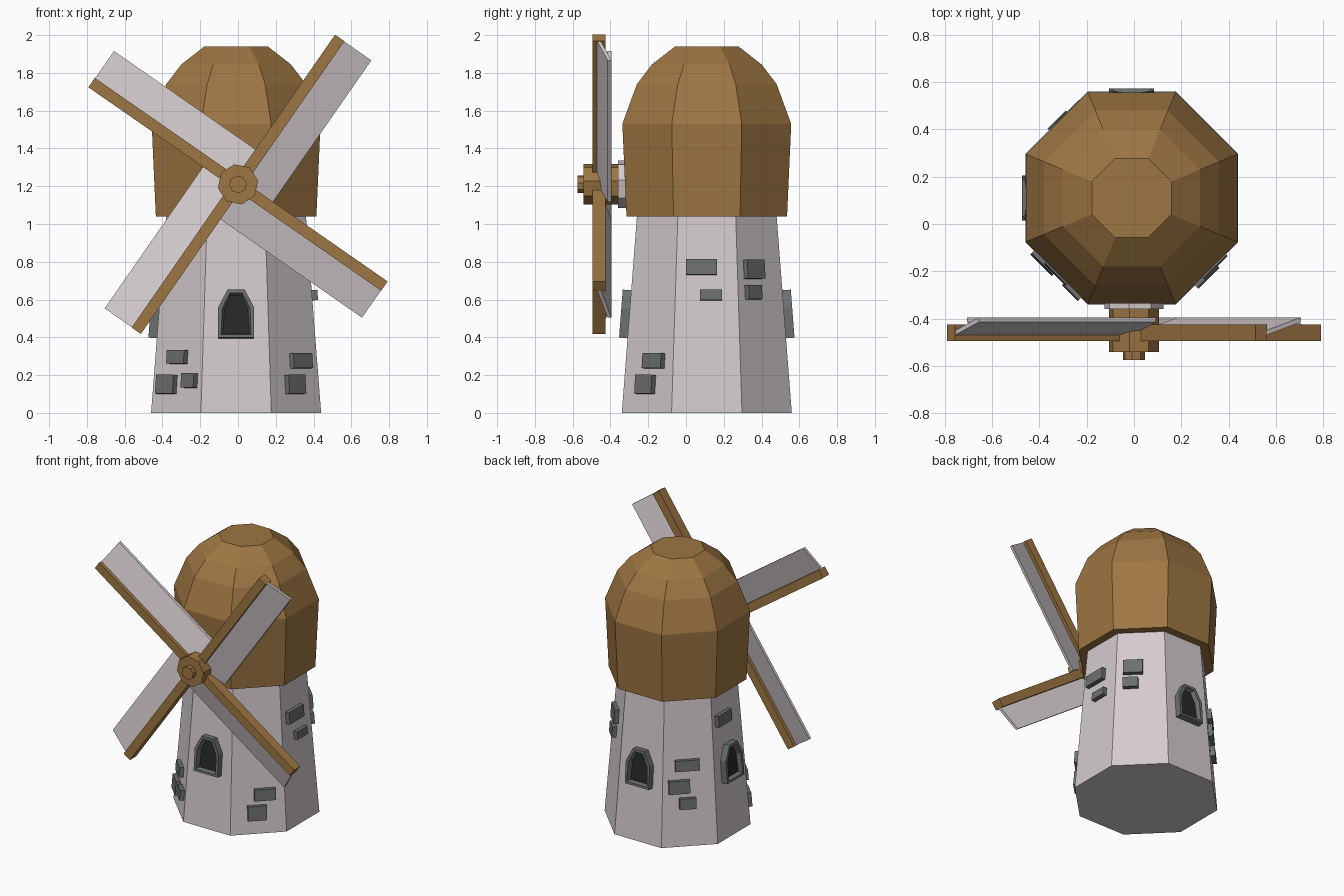
import bpy, bmesh
from math import radians, cos, sin, atan, pi
from mathutils import Matrix, Vector

if "Cube" in bpy.data.objects:
    bpy.data.objects.remove(bpy.data.objects["Cube"])


def material(name, r, g, b):
    m = bpy.data.materials.new(name)
    m.use_nodes = True
    m.diffuse_color = (r, g, b, 1)
    m.node_tree.nodes["Principled BSDF"].inputs["Base Color"].default_value = (r, g, b, 1)
    return m


PLASTER = material("pale_plaster", 0.66, 0.60, 0.62)
WOOD = material("brown_wood", 0.34, 0.18, 0.055)
STONE = material("grey_stone", 0.15, 0.162, 0.16)
DARK = material("dark_glass", 0.02, 0.022, 0.021)

AXIS = Vector((-0.01, 0.11, 0))      # tower centre line
HUB = Vector((0, 0, 1.21))           # sail shaft
BASE, TAPER = 0.45, 0.077            # tower apothem and its loss per unit height


def finish(bm, name, *mats):
    bmesh.ops.recalc_face_normals(bm, faces=bm.faces)
    me = bpy.data.meshes.new(name)
    bm.to_mesh(me)
    bm.free()
    for m in mats:
        me.materials.append(m)
    ob = bpy.data.objects.new(name, me)
    bpy.context.collection.objects.link(ob)
    return ob


def frame(x, y, z, origin):
    m = Matrix((x, y, z)).transposed().to_4x4()
    m.translation = origin
    return m


def prism_mesh(profile, z0, z1, matrix):
    """Extrude a flat outline along local z; also returns the far cap."""
    bm = bmesh.new()
    low = [bm.verts.new(matrix @ Vector((x, y, z0))) for x, y in profile]
    top = [bm.verts.new(matrix @ Vector((x, y, z1))) for x, y in profile]
    bm.faces.new(low)
    cap = bm.faces.new(top)
    n = len(profile)
    for i in range(n):
        j = (i + 1) % n
        bm.faces.new((low[i], low[j], top[j], top[i]))
    bmesh.ops.recalc_face_normals(bm, faces=bm.faces)
    return bm, cap


def prism(name, profile, z0, z1, matrix, mat):
    return finish(prism_mesh(profile, z0, z1, matrix)[0], name, mat)


def rect(x0, x1, y0, y1):
    return [(x0, y0), (x1, y0), (x1, y1), (x0, y1)]


def octagon(r, turn):
    return [(r * cos(turn + i * pi / 4), r * sin(turn + i * pi / 4)) for i in range(8)]


def octagon_loft(name, rings, mat):
    """Stack of octagons given as (apothem, height)."""
    bm = bmesh.new()
    loops = [[bm.verts.new(AXIS + Vector((x, y, z)))
              for x, y in octagon(a / cos(pi / 8), pi / 8)] for a, z in rings]
    bm.faces.new(loops[0])
    bm.faces.new(loops[-1])
    for a, b in zip(loops, loops[1:]):
        for i in range(8):
            j = (i + 1) % 8
            bm.faces.new((a[i], a[j], b[j], b[i]))
    return finish(bm, name, mat)


def wall_frame(degrees, offset, z):
    """Frame on a tower wall: x sideways, y up the slope, z outward."""
    a, lean = radians(degrees), atan(TAPER)
    out, up = Vector((cos(a), sin(a), 0)), Vector((0, 0, 1))
    side = Vector((-sin(a), cos(a), 0))
    origin = AXIS + out * (BASE - TAPER * z) + side * offset + up * z
    return frame(side, up * cos(lean) - out * sin(lean),
                 out * cos(lean) + up * sin(lean), origin)


# Tower and domed cap
octagon_loft("tower", [(BASE, 0), (BASE - TAPER * 1.06, 1.06)], PLASTER)
octagon_loft("cap", [(0.425, 1.04), (0.447, 1.53), (0.37, 1.74),
                     (0.29, 1.845), (0.168, 1.94)], WOOD)

# Arched windows with a recessed dark pane
ARCH = [(-0.095, 0), (0.095, 0), (0.095, 0.16), (0.046, 0.255),
        (-0.046, 0.255), (-0.095, 0.16)]
for label, angle in (("front", 270), ("back", 90), ("right", 180)):
    bm, pane = prism_mesh(ARCH, -0.01, 0.045, wall_frame(angle, 0, 0.395))
    bmesh.ops.inset_region(bm, faces=[pane], thickness=0.022)
    bmesh.ops.inset_region(bm, faces=[pane], thickness=0.012, depth=-0.03)
    pane.material_index = 1
    finish(bm, label + "_window", STONE, DARK)

# Raised stones: wall angle, sideways offset, bottom height, width, height
STONES = [
    (315, 0.044, 0.235, 0.14, 0.08), (315, -0.009, 0.10, 0.125, 0.10),
    (225, 0.0, 0.26, 0.13, 0.072), (225, -0.07, 0.10, 0.13, 0.10),
    (225, 0.1, 0.133, 0.095, 0.075),
    (0, -0.028, 0.73, 0.165, 0.083), (0, 0.022, 0.595, 0.115, 0.055),
    (45, -0.05, 0.71, 0.13, 0.10), (45, -0.065, 0.60, 0.10, 0.075),
    (135, -0.01, 0.53, 0.16, 0.075), (135, -0.065, 0.375, 0.14, 0.09),
    (135, -0.01, 0.265, 0.11, 0.075),
    (180, -0.05, 0.80, 0.15, 0.08),
]
for i, (angle, offset, z, w, h) in enumerate(STONES, 1):
    prism(f"wall_stone_{i}", rect(-w / 2, w / 2, 0, h), -0.01, 0.03,
          wall_frame(angle, offset, z), STONE)

# Shaft parts, extruded along y
shaft = frame(Vector((1, 0, 0)), Vector((0, 0, 1)), Vector((0, 1, 0)), HUB)
TURN = radians(10)
prism("shaft_collar", octagon(0.127, TURN), -0.36, -0.29, shaft, PLASTER)
prism("hub", octagon(0.108, TURN), -0.542, -0.36, shaft, WOOD)
prism("hub_pin", octagon(0.047, TURN), -0.575, -0.53, shaft, WOOD)

# Four spars, each with a tilted sail on its clockwise side
SAIL = [(0.02, -0.473), (0.205, -0.415), (0.205, -0.395), (0.02, -0.453)]
for i in range(4):
    a = radians(55.2 + 90 * i)
    along = Vector((cos(a), 0, sin(a)))
    across = Vector((sin(a), 0, -cos(a)))
    m = frame(across, Vector((0, 1, 0)), along, HUB)
    prism(f"spar_{i + 1}", rect(-0.03, 0.03, -0.495, -0.425), 0, 0.944, m, WOOD)
    prism(f"sail_{i + 1}", SAIL, 0.03, 0.942, m, PLASTER)
